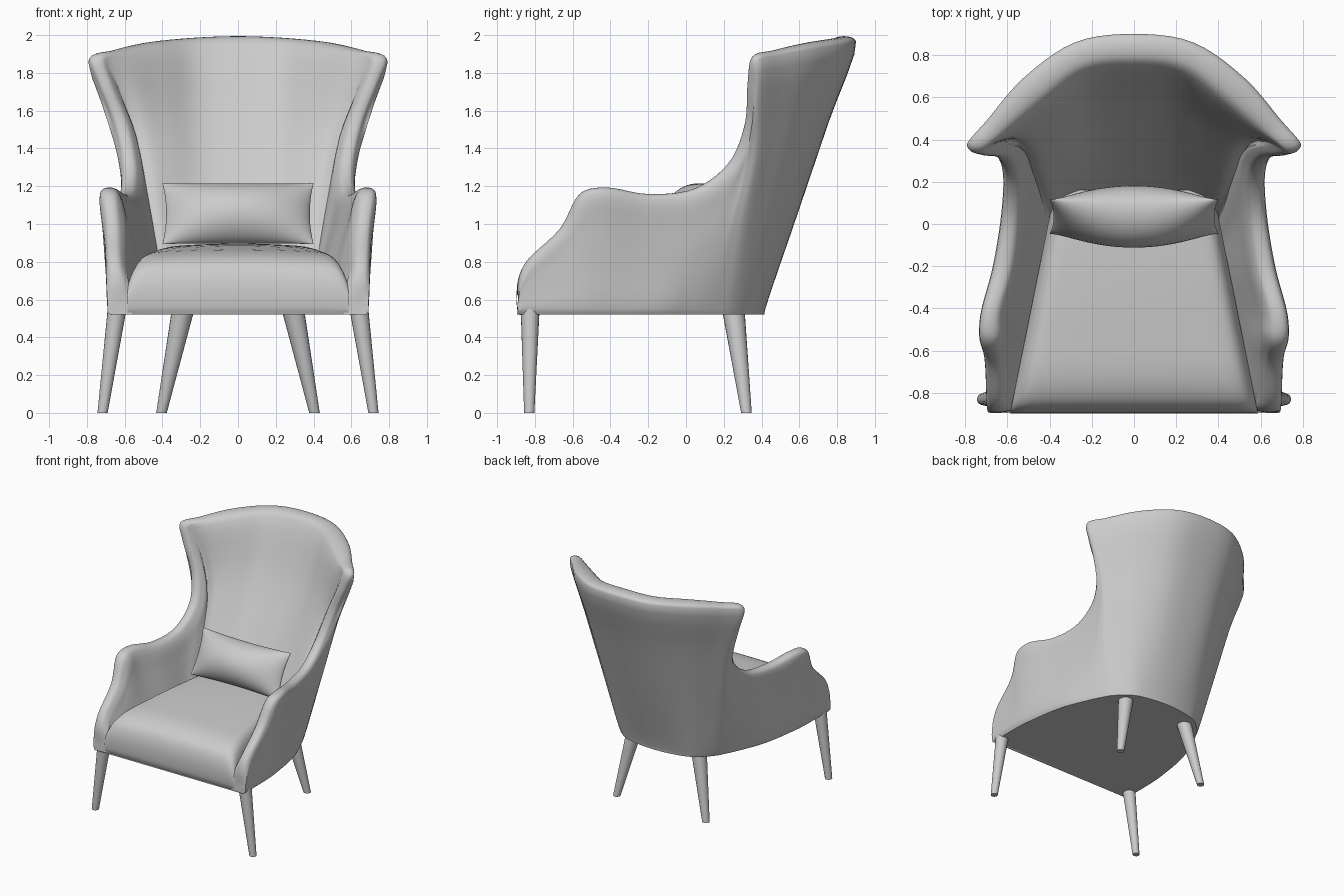
import bpy, bmesh, math
from mathutils import Vector

cube = bpy.data.objects.get("Cube")
if cube:
    bpy.data.objects.remove(cube)

GREY = (0.6, 0.6, 0.6, 1)
fabric = bpy.data.materials.new("light grey")
fabric.use_nodes = True
fabric.diffuse_color = GREY
fabric.node_tree.nodes["Principled BSDF"].inputs["Base Color"].default_value = GREY


def finish(name, bm, angle=60):
    bmesh.ops.remove_doubles(bm, verts=bm.verts, dist=0.0005)
    bmesh.ops.recalc_face_normals(bm, faces=bm.faces)
    mesh = bpy.data.meshes.new(name)
    bm.to_mesh(mesh)
    bm.free()
    mesh.materials.append(fabric)
    obj = bpy.data.objects.new(name, mesh)
    bpy.context.collection.objects.link(obj)
    bpy.ops.object.select_all(action="DESELECT")
    obj.select_set(True)
    bpy.context.view_layer.objects.active = obj
    bpy.ops.object.shade_smooth_by_angle(angle=math.radians(angle))
    return obj


def smooth_path(pts, steps):
    """Centripetal Catmull-Rom curve through the points, free of overshoot."""
    ends = [2 * pts[0] - pts[1]] + pts + [2 * pts[-1] - pts[-2]]
    out = []
    for a, b, c, d in zip(ends, ends[1:], ends[2:], ends[3:]):
        k1, k2, k3 = (max(math.sqrt((q - p).length), .01)
                      for p, q in ((a, b), (b, c), (c, d)))
        m1 = (c - b) + k2 * ((b - a) / k1 - (c - a) / (k1 + k2))
        m2 = (c - b) + k2 * ((d - c) / k3 - (d - b) / (k2 + k3))
        for i in range(steps):
            t = i / steps
            out.append(b + m1 * t + (3 * (c - b) - 2 * m1 - m2) * t * t
                       + (2 * (b - c) + m1 + m2) * t ** 3)
    return out + [pts[-1]]


def add_grid(bm, rows):
    grid = [[bm.verts.new(p) for p in row] for row in rows]
    for r, s in zip(grid, grid[1:]):
        for i in range(len(r) - 1):
            bm.faces.new((r[i], r[i + 1], s[i + 1], s[i]))
    return grid


# Shell stations from back centre round to the arm front:
# outer foot x y, outer rim x y z, inner rim x y, inner foot x y
FLOOR, INNER_FLOOR = 0.52, 0.66
STATIONS = [
    (0, .42, 0, .9, 2, 0, .75, 0, .06),
    (.17, .405, .28, .86, 1.99, .23, .72, .16, .05),
    (.3, .37, .53, .685, 1.965, .42, .58, .29, .03),
    (.39, .305, .7, .485, 1.925, .59, .43, .35, 0),
    (.45, .24, .795, .355, 1.89, .69, .335, .38, -.01),
    (.49, .17, .75, .32, 1.75, .65, .32, .39, -.02),
    (.53, .09, .665, .305, 1.53, .56, .305, .395, -.04),
    (.565, .01, .62, .225, 1.33, .52, .22, .4, -.06),
    (.61, -.1, .625, .05, 1.195, .53, .04, .41, -.1),
    (.645, -.24, .665, -.2, 1.165, .56, -.2, .43, -.25),
    (.67, -.4, .725, -.43, 1.2, .62, -.43, .47, -.42),
    (.685, -.52, .73, -.56, 1.17, .62, -.56, .5, -.56),
    (.69, -.66, .71, -.665, .98, .61, -.68, .52, -.68),
    (.69, -.8, .7, -.85, .8, .6, -.86, .55, -.8),
    (.69, -.86, .695, -.895, .7, .58, -.897, .56, -.87),
    (.69, -.89, .69, -.9, .58, .56, -.9, .56, -.885),
]


def section(k):
    """Cross-section of the wall: up the outside, over the rim, down the inside."""
    fx, fy, rx, ry, rz, ix, iy, gx, gy = STATIONS[k]
    rim, inner = Vector((rx, ry, rz)), Vector((ix, iy, rz))
    foot = Vector((fx, fy, FLOOR + min(.03, (rz - FLOOR) * .3)))
    inner_foot = Vector((gx, gy, INNER_FLOOR if rz > .75 else FLOOR))
    after = Vector(STATIONS[min(k + 1, len(STATIONS) - 1)][2:5])
    before = Vector(STATIONS[k - 1][2:5]) if k else Vector((-after.x, after.y, after.z))
    out = (after - before).cross(rim - inner).normalized()
    sink = min(.05, (rz - FLOOR) * .2)
    outer_edge, inner_edge = rim - out * sink * .7, inner - out * sink
    # Wings flare: the wall below them is drawn inward and backward
    wing = .22 * max(0, rx - .6) if ry > .3 else 0
    flare = Vector((-wing, wing * 1.3, 0))
    hollow = Vector((-wing, wing * 2.2 + (.04 if ry > .3 else 0), 0))
    return [Vector((fx * .98, fy - .006, FLOOR)), foot,
            foot.lerp(outer_edge, .35) + flare * .4,
            foot.lerp(outer_edge, .7) + flare, outer_edge,
            rim.lerp(inner, .2) - out * .01, rim.lerp(inner, .7) - out * .012,
            inner_edge, inner_edge.lerp(inner_foot, .3) + hollow,
            inner_edge.lerp(inner_foot, .65) + hollow * .6, inner_foot]


half = [section(k) for k in range(len(STATIONS))]
mirrored = [[Vector((-p.x, p.y, p.z)) for p in row] for row in half[:0:-1]]
columns = [smooth_path(list(col), 5) for col in zip(*(mirrored + half))]
rows = [smooth_path(list(row), 4) for row in zip(*columns)]
bm = bmesh.new()
grid = add_grid(bm, rows)
bm.faces.new([row[0] for row in grid])          # underside
for end in (grid[0], grid[-1]):                 # arm fronts
    bm.faces.new(end)
finish("upholstered_shell", bm)

# Seat cushion: a rounded front-to-back profile swept across the width
profile = [Vector((0, y, z)) for y, z in (
    (-.88, .52), (-.893, .56), (-.89, .7), (-.85, .79), (-.75, .845),
    (-.5, .875), (-.1, .895), (.16, .895))]
bm = bmesh.new()
seat_rows = []
for p in smooth_path(profile, 5):
    width = .585 - .19 * min(1, (p.y + .89) / 0.95)
    row = []
    for i in range(41):
        u = math.sin(math.pi * (i / 40 - .5))
        drop = (p.z - FLOOR) * (.05 * u * u + .3 * abs(u) ** 20)
        row.append((u * width, p.y, p.z - drop))
    seat_rows.append(row)
add_grid(bm, seat_rows)
finish("seat_cushion", bm)

# Lumbar pillow: two bulging sheets meeting in a pinched seam
bm = bmesh.new()
up, forward = Vector((0, .45, .89)), Vector((0, -.89, .45))
N = 24
for side in (1, -1):
    sheet = []
    for j in range(N + 1):
        v = -math.cos(math.pi * j / N)
        row = []
        for i in range(2 * N + 1):
            u = -math.cos(math.pi * i / (2 * N))
            puff = .145 * (max(0, 1 - u * u) ** .7) * (max(0, 1 - v * v) ** .6)
            x = .4 * u * (1 - .05 * (1 - v * v))
            rise = .182 * v * (1 - .07 * (1 - u * u))
            row.append(Vector((x, .035, 1.055)) + up * rise + forward * side * puff)
        sheet.append(row)
    add_grid(bm, sheet)
finish("lumbar_pillow", bm, 80)


# Tapered splayed legs
def leg(name, top, bottom, r_top, r_bottom):
    bm = bmesh.new()
    rings = []
    for (x, y, z), r in ((bottom, r_bottom), (top, r_top)):
        rings.append([bm.verts.new((x + r * math.cos(a), y + r * math.sin(a), z))
                      for a in (math.tau * i / 20 for i in range(20))])
    low, high = rings
    for i in range(20):
        bm.faces.new((low[i - 1], low[i], high[i], high[i - 1]))
    bm.faces.new(low)
    bm.faces.new(high)
    finish(name, bm, 40)


for label, s in (("left", 1), ("right", -1)):
    leg("front_leg_" + label, (s * .64, -.825, .55), (s * .717, -.83, 0), .05, .027)
    leg("back_leg_" + label, (s * .29, .25, .55), (s * .405, .32, 0), .06, .028)
